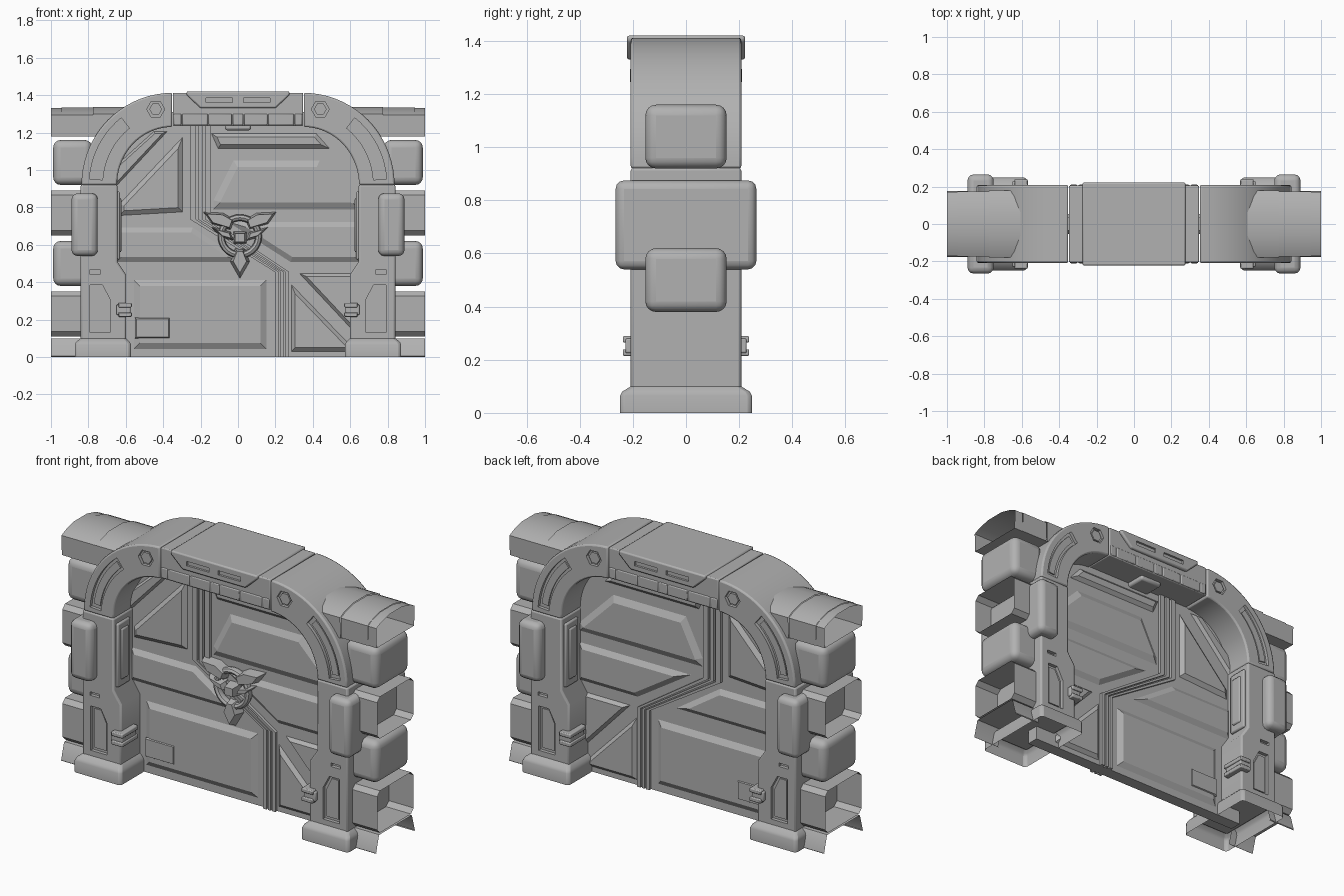
import bpy, bmesh, math
from mathutils import Vector

if "Cube" in bpy.data.objects:
    bpy.data.objects.remove(bpy.data.objects["Cube"])

grey = bpy.data.materials.new("plain grey")
grey.diffuse_color = (0.44, 0.44, 0.44, 1)
grey.use_nodes = True
grey.node_tree.nodes["Principled BSDF"].inputs["Base Color"].default_value = grey.diffuse_color


def finish(name, bm, bevel=0, segs=2, mirror="", smooth=True):
    bmesh.ops.recalc_face_normals(bm, faces=bm.faces)
    me = bpy.data.meshes.new(name)
    bm.to_mesh(me)
    bm.free()
    ob = bpy.data.objects.new(name, me)
    bpy.context.collection.objects.link(ob)
    me.materials.append(grey)
    if smooth:
        bpy.context.view_layer.objects.active = ob
        ob.select_set(True)
        bpy.ops.object.shade_smooth_by_angle(angle=math.radians(35))
        ob.select_set(False)
    if bevel:
        b = ob.modifiers.new("bevel", "BEVEL")
        b.width, b.segments, b.limit_method = bevel, segs, "ANGLE"
        b.angle_limit = math.radians(35)
    if mirror:
        add_mirror(ob, mirror)
    return ob


def add_mirror(ob, axes):
    m = ob.modifiers.new("mirror", "MIRROR")
    m.use_axis = ["x" in axes, "y" in axes, False]
    m.use_mirror_merge = False


def loft(bm, rings, caps=True, closed=True):
    """Skin a list of equal-length point rings."""
    vs = [[bm.verts.new(p) for p in r] for r in rings]
    n = len(vs[0])
    for a, b in zip(vs, vs[1:]):
        for i in range(n if closed else n - 1):
            bm.faces.new((a[i], a[(i + 1) % n], b[(i + 1) % n], b[i]))
    if caps:
        bm.faces.new(vs[0])
        bm.faces.new(vs[-1])


def prism(bm, pts, y0, y1):
    loft(bm, [[(x, y, z) for x, z in pts] for y in (y0, y1)])


def rect(x0, x1, z0, z1):
    return [(x0, z0), (x1, z0), (x1, z1), (x0, z1)]


def box(name, x, y, z, **kw):
    bm = bmesh.new()
    prism(bm, rect(*x, *z), *y)
    return finish(name, bm, **kw)


def inset(pts, d):
    """Shrink a polygon by distance d with mitred corners."""
    area = sum(a[0] * b[1] - b[0] * a[1] for a, b in zip(pts, pts[1:] + pts[:1]))
    s, out, n = math.copysign(1, area), [], len(pts)
    for i in range(n):
        p, a, b = Vector(pts[i]), Vector(pts[i - 1]), Vector(pts[(i + 1) % n])
        u, v = (p - a).normalized(), (b - p).normalized()
        nu, nv = Vector((-u.y, u.x)) * s, Vector((-v.y, v.x)) * s
        out.append(tuple(p + (nu + nv) * (d / (1 + nu.dot(nv)))))
    return out


def panel(bm, pts, y0, y1, d):
    """Raised panel with sloping borders, facing -y."""
    loft(bm, [[(x, -y0, z) for x, z in pts], [(x, -y1, z) for x, z in inset(pts, d)]])


def arc(rx, rz, a0, a1, n):
    return [(0.35 + rx * math.cos(math.radians(a0 + (a1 - a0) * i / n)),
             0.92 + rz * math.sin(math.radians(a0 + (a1 - a0) * i / n))) for i in range(n + 1)]


def hexagon(x, z, r):
    return [(x + r * math.cos(k * math.pi / 3), z + r * math.sin(k * math.pi / 3)) for k in range(6)]


def carve(ob, name, shapes, y0, y1):
    bm = bmesh.new()
    for pts in shapes:
        for s in (-1, 1):
            prism(bm, pts, s * y0, s * y1)
    c = finish(name, bm, smooth=False)
    c.hide_render = True
    c.hide_viewport = True
    m = ob.modifiers.new("carve", "BOOLEAN")
    m.operation, m.object, m.solver = "DIFFERENCE", c, "EXACT"


# Curved arch shoulders with curved recess and hex socket
bm = bmesh.new()
prism(bm, arc(.487, .492, 0, 89.8, 18) + arc(.297, .31, 89.7, 0, 18), -.208, .208)
shoulder = finish("arch_shoulder", bm, bevel=.009)
slot = arc(.445, .455, 4, 52, 10) + arc(.375, .385, 52, 4, 10)
carve(shoulder, "shoulder_cutter", [slot, hexagon(.44, 1.325, .048)], .19, .3)
add_mirror(shoulder, "x")
bm = bmesh.new()
prism(bm, hexagon(.44, 1.325, .034), -.203, .203)
prism(bm, arc(.43, .44, 7, 49, 10) + arc(.39, .40, 49, 7, 10), -.198, .198)
finish("shoulder_inlay", bm, mirror="x")

# Legs
bm = bmesh.new()
prism(bm, [(.842, .08), (.842, .922), (.645, .922), (.645, .51), (.598, .44), (.598, .08)], -.208, .208)
leg = finish("leg", bm, bevel=.01)
carve(leg, "leg_cutter", [[(.79, .13), (.79, .385), (.725, .385), (.685, .31), (.685, .13)],
                          rect(.735, .795, .445, .465)], .188, .3)
add_mirror(leg, "x")
bm = bmesh.new()
prism(bm, [(.775, .145), (.775, .37), (.732, .37), (.7, .305), (.7, .145)], -.195, .195)
finish("leg_inlay", bm, mirror="x")

# Flared hollow feet
bm = bmesh.new()
loft(bm, [[(x0, -y, z), (x1, -y, z), (x1, y, z), (x0, y, z)] for x0, x1, y, z in
          ((.572, .872, .248, 0), (.572, .872, .248, .065), (.578, .866, .24, .08), (.598, .842, .208, .1))],
     caps=False)
finish("foot", bm, bevel=.015, mirror="x")

# Shoulder pads, clamps and inner side plates
box("leg_pad", (.75, .89), (-.265, .265), (.54, .875), bevel=.032, segs=3, mirror="x")
box("clamp", (.575, .65), (.10, .228), (.225, .28), bevel=.006, mirror="xy")
for z in (.215, .265):
    box("clamp_bar", (.568, .64), (.09, .238), (z, z + .024), bevel=.005, mirror="xy")
box("inner_plate", (.632, .66), (.07, .185), (.52, .885), bevel=.008, mirror="xy")
box("inner_plate_raise", (.624, .66), (.095, .16), (.56, .85), bevel=.008, mirror="xy")

# Top block, lintel cover and lower blocks
box("lintel", (-.348, .348), (-.205, .205), (1.235, 1.412), bevel=.006)
bm = bmesh.new()
prism(bm, [(-.275, 1.42), (.275, 1.42), (.275, 1.40), (.2, 1.33), (-.2, 1.33), (-.275, 1.40)], -.222, .222)
cover = finish("lintel_cover", bm, bevel=.008)
carve(cover, "cover_cutter", [rect(-.17, -.03, 1.36, 1.385), rect(.03, .17, 1.36, 1.385)], .21, .3)
edges = [-.345, -.3, -.16, -.03, .03, .16, .3, .345]
for a, b in zip(edges, edges[1:]):
    box("lintel_block", (a + .003, b - .003), (-.21, .21), (1.24, 1.3), bevel=.005)
box("soffit_plate", (-.07, .07), (-.15, .15), (1.212, 1.25), bevel=.012)

# Wall copings: three slightly stepped hollow sections
for x0, x1, k in ((.6, .775, 1.03), (.775, .945, 1.0), (.945, 1.0, .985)):
    sec = [(-.172, 1.18), (-.175, 1.295), (-.14, 1.312), (-.06, 1.333),
           (.06, 1.333), (.14, 1.312), (.175, 1.295), (.172, 1.18)]
    bm = bmesh.new()
    loft(bm, [[(x, y * k, 1.18 + (z - 1.18) * k) for y, z in sec] for x in (x0, x1)], caps=False)
    finish("wall_coping", bm, mirror="x")

# Wall courses: rounded stones alternate with open cut stones
for z0 in (.38, .92):
    box("rounded_stone", (.78, .988), (-.153, .153), (z0, z0 + .24), bevel=.04, segs=4, mirror="x")
for z0, z1, y0, y1 in ((.0, .1, .176, .15), (.11, .35, .165, .165), (.65, .89, .165, .165)):
    c = .004 if z0 == 0 else .025
    sec = [(y0 - c, z0), (y0, z0 + c), (y1, z1 - c), (y1 - c, z1),
           (-y1 + c, z1), (-y1, z1 - c), (-y0, z0 + c), (-y0 + c, z0)]
    bm = bmesh.new()
    loft(bm, [[(x, y, z) for y, z in sec] for x in (.83, 1.0)], caps=False, closed=z0 > 0)
    finish("cut_stone", bm, mirror="x")

# Door slab
bm = bmesh.new()
top = arc(.38, .39, 0, 90, 12)
prism(bm, [(.73, 0)] + top + [(-x, z) for x, z in reversed(top)] + [(-.73, 0)], -.035, .035)
finish("door_slab", bm, smooth=False)

# Raised door panels, same on both faces
bm = bmesh.new()
for pts, d in (
        ([(-.29, 1.19), (-.29, .77), (-.64, .75), (-.64, .82)], .03),
        ([(-.66, .9), (-.37, 1.21), (-.45, 1.21), (-.66, 1.02)], .015),
        ([(-.14, .78), (-.14, .84), (-.03, 1.06), (.44, 1.06), (.66, .84), (.66, .78)], .045),
        ([(-.15, 1.2), (.42, 1.2), (.5, 1.11), (-.11, 1.11)], .025),
        ([(-.66, .70), (-.24, .70), (.06, .5), (-.66, .5)], .035),
        ([(-.08, .73), (.66, .73), (.66, .5), (.28, .5)], .035),
        ([(-.565, .42), (.16, .42), (.16, .035), (-.565, .035)], .04),
        ([(.32, .45), (.62, .45), (.62, .13)], .02),
        ([(.28, .4), (.28, .025), (.6, .025), (.6, .07)], .025)):
    panel(bm, pts, .03, .054, d)
panel(bm, rect(-.55, -.365, .1, .21), .05, .06, .006)
finish("door_panels", bm, mirror="y", smooth=False)

# Stepped seam strips between the two door leaves
path = [(-.2, 1.28, 1), (-.2, .735, 1), (.235, .455, .7), (.235, 0, .7)]
bm = bmesh.new()
for a, b in ((-.055, -.025), (-.012, .012), (.025, .055)):
    prism(bm, [(x + a * k, z) for x, z, k in path] + [(x + b * k, z) for x, z, k in reversed(path)], -.052, .052)
finish("door_seam", bm, smooth=False)

# Front ornament: ring, wings, pointed blade and centre stud
bm = bmesh.new()
loft(bm, [[(.01 + (.1 + .018 * math.cos(t)) * math.cos(u), -.06 + .024 * math.sin(t),
            .645 + (.1 + .018 * math.cos(t)) * math.sin(u))
           for t in [k * math.pi / 4 for k in range(8)]]
          for u in [j * math.pi / 14 for j in range(29)]], caps=False)
bmesh.ops.remove_doubles(bm, verts=bm.verts, dist=1e-4)
finish("ornament_ring", bm)
bm = bmesh.new()
for s in (-1, 1):
    for pts in ([(-.195, .775), (-.09, .77), (-.03, .735), (-.05, .68), (-.15, .71)],
                [(-.16, .70), (-.05, .67), (-.03, .62), (-.10, .64)]):
        panel(bm, [(.01 + s * x, z) for x, z in pts], .035, .095, .01)
panel(bm, [(.01, .42), (.062, .51), (.035, .58), (-.015, .58), (-.042, .51)], .035, .095, .015)
panel(bm, rect(-.025, .045, .605, .67), .035, .1, .01)
finish("ornament_wings", bm, smooth=False)
